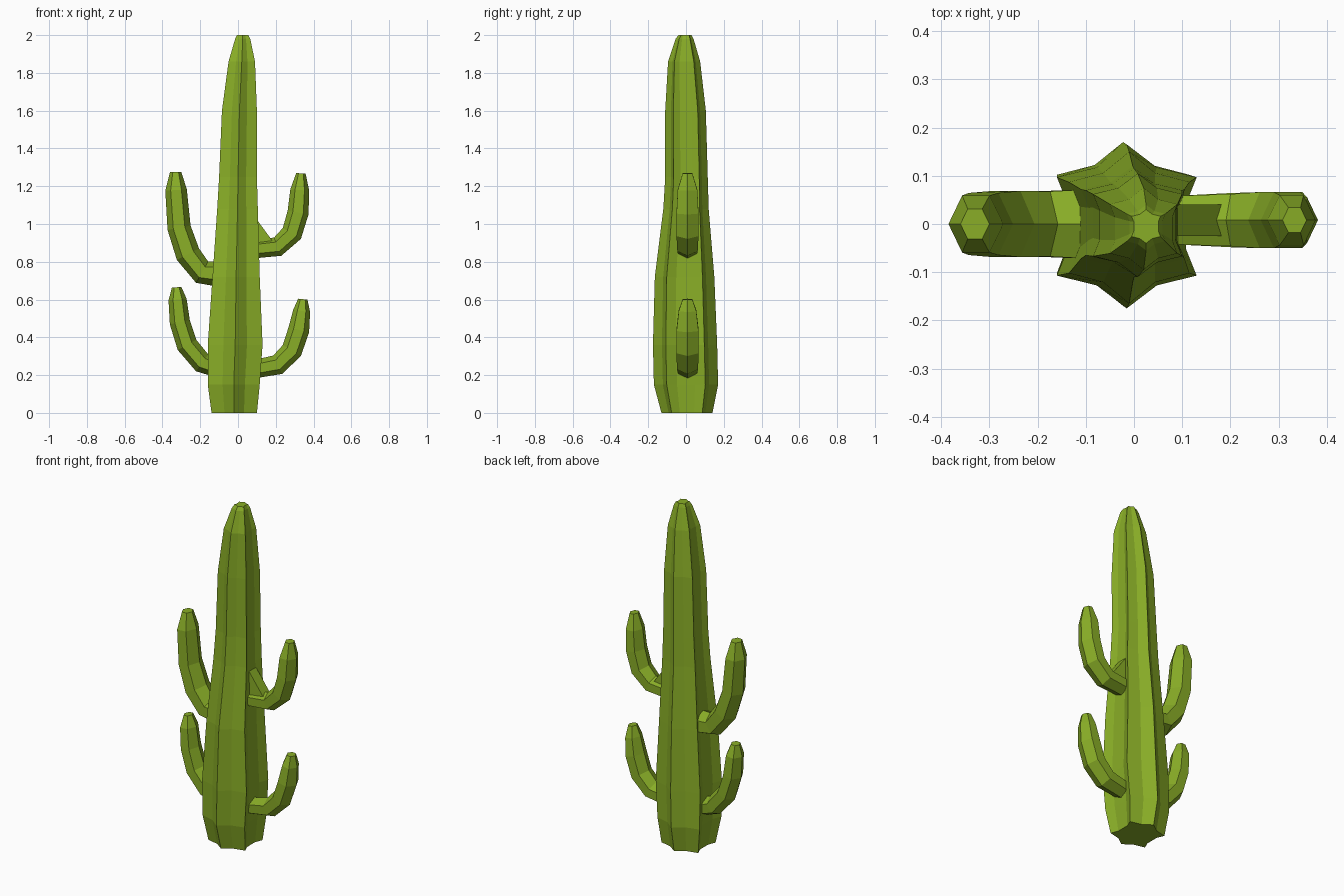
import bpy, bmesh, math
from mathutils import Vector

cube = bpy.data.objects.get("Cube")
if cube:
    bpy.data.objects.remove(cube, do_unlink=True)

green = bpy.data.materials.new("cactus_green")
green.use_nodes = True
colour = (0.25, 0.42, 0.02, 1)
green.diffuse_color = colour
green.node_tree.nodes["Principled BSDF"].inputs["Base Color"].default_value = colour


def loft(name, rings):
    """Skin a list of equal-sized vertex rings, with flat end caps."""
    bm = bmesh.new()
    loops = [[bm.verts.new(p) for p in ring] for ring in rings]
    n = len(loops[0])
    for a, b in zip(loops, loops[1:]):
        for i in range(n):
            j = (i + 1) % n
            bm.faces.new((a[i], a[j], b[j], b[i]))
    bm.faces.new(loops[0])
    bm.faces.new(loops[-1])
    bmesh.ops.recalc_face_normals(bm, faces=bm.faces)
    mesh = bpy.data.meshes.new(name)
    bm.to_mesh(mesh)
    bm.free()
    mesh.materials.append(green)
    obj = bpy.data.objects.new(name, mesh)
    bpy.context.collection.objects.link(obj)
    return obj


# Trunk: six-ribbed star section, mirrored from one quarter
# Each level: z, x min, x max, y min, y max
levels = [
    (0, -.14, .10, -.13, .14),
    (.15, -.16, .115, -.17, .17),
    (.36, -.16, .13, -.175, .165),
    (.72, -.135, .115, -.165, .15),
    (1.08, -.11, .105, -.12, .12),
    (1.25, -.10, .10, -.11, .115),
    (1.6, -.085, .10, -.11, .105),
    (1.86, -.05, .09, -.095, .075),
    (1.98, -.015, .065, -.055, .04),
    (2.0, -.005, .055, -.04, .03),
]
quarter = [(.85, .28), (1, .6), (.43, .72), (0, 1)]
half = quarter + [(-x, y) for x, y in quarter[-2::-1]]
star = half + [(x, -y) for x, y in reversed(half)]


def trunk_ring(z, x0, x1, y0, y1):
    cx, cy, rx, ry = (x0 + x1) / 2, (y0 + y1) / 2, (x1 - x0) / 2, (y1 - y0) / 2
    return [(cx + rx * x, cy + ry * y, z) for x, y in star]


loft("trunk", [trunk_ring(*lv) for lv in levels])


# Arms: six-sided tubes that bend upwards; path points are x, z, radius
def arm(name, path, y):
    pts = [Vector((x, y, z)) for x, z, r in path]
    rings = []
    for i, (x, z, r) in enumerate(path):
        t = (pts[min(i + 1, len(pts) - 1)] - pts[max(i - 1, 0)]).normalized()
        side = Vector((t.z, 0, -t.x))
        ring = []
        for k in range(6):
            a = math.tau * k / 6
            ring.append(pts[i] + side * r * math.cos(a)
                        + Vector((0, 1.2 * r * math.sin(a), 0)))
        rings.append(ring)
    loft(name, rings)


arm("upper_right_arm", [(-.08, .735, .07), (-.19, .745, .065), (-.265, .84, .066),
                        (-.312, .98, .062), (-.328, 1.18, .057), (-.33, 1.275, .03)], 0)
arm("lower_right_arm", [(-.10, .235, .05), (-.19, .265, .055), (-.27, .36, .056),
                        (-.308, .48, .054), (-.32, .60, .048), (-.325, .665, .025)], 0)
arm("upper_left_arm", [(.07, .865, .048), (.21, .88, .052), (.285, .95, .056),
                       (.318, 1.06, .056), (.327, 1.18, .05), (.333, 1.268, .025)], .008)
arm("lower_left_arm", [(.08, .23, .048), (.21, .255, .054), (.285, .33, .056),
                       (.322, .44, .056), (.337, .54, .045), (.343, .602, .025)], .008)

# Small web between the trunk and the upper left arm
loft("arm_web", [[(.07, y, .87), (.19, y, .90), (.08, y, 1.05)] for y in (-.025, .04)])
